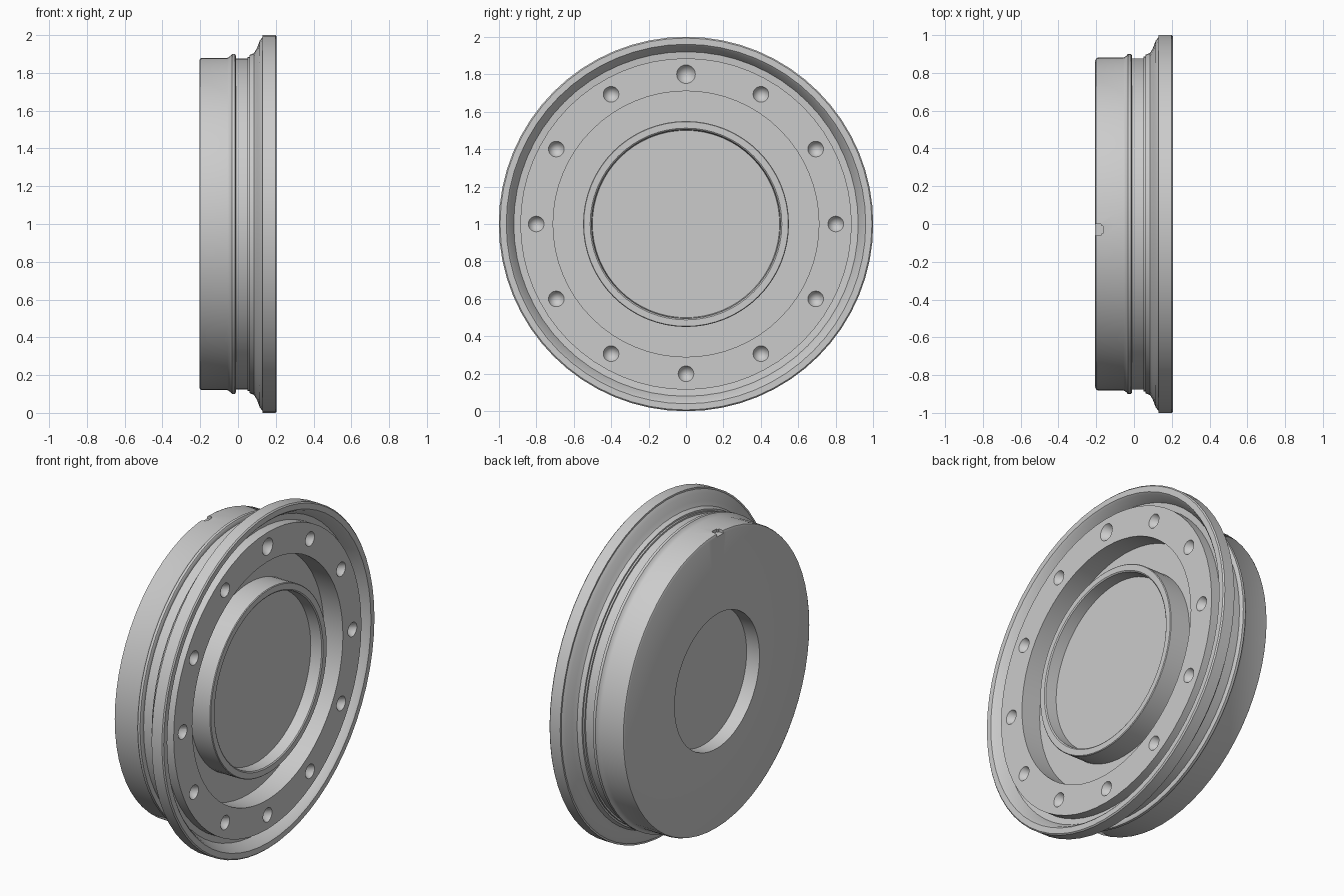
import bpy, bmesh, math
from mathutils import Matrix, Vector

cube = bpy.data.objects.get("Cube")
if cube:
    bpy.data.objects.remove(cube, do_unlink=True)

SEGMENTS = 64
AXLE = Matrix.Translation((0, 0, 1))

grey = bpy.data.materials.new("plain grey")
grey.use_nodes = True
grey.diffuse_color = (0.6, 0.6, 0.6, 1)
grey.node_tree.nodes["Principled BSDF"].inputs["Base Color"].default_value = (0.6, 0.6, 0.6, 1)


def add_object(name, bm):
    bmesh.ops.recalc_face_normals(bm, faces=bm.faces)
    mesh = bpy.data.meshes.new(name)
    bm.to_mesh(mesh)
    bm.free()
    mesh.materials.append(grey)
    obj = bpy.data.objects.new(name, mesh)
    obj.matrix_world = AXLE
    bpy.context.collection.objects.link(obj)
    return obj


def lathe(name, profile, closed=False):
    """Spin (x, radius) points around the x axis."""
    bm = bmesh.new()
    verts = [bm.verts.new((x, 0, r)) for x, r in profile]
    edges = [bm.edges.new(pair) for pair in zip(verts, verts[1:])]
    if closed:
        edges.append(bm.edges.new((verts[-1], verts[0])))
    bmesh.ops.spin(bm, geom=verts + edges, cent=(0, 0, 0), axis=(1, 0, 0),
                   angle=math.tau, steps=SEGMENTS, use_merge=True)
    bmesh.ops.remove_doubles(bm, verts=bm.verts, dist=0.0005)
    return add_object(name, bm)


def activate(obj):
    bpy.ops.object.select_all(action='DESELECT')
    obj.select_set(True)
    bpy.context.view_layer.objects.active = obj


def cut(obj, cutter):
    cutter.hide_render = True
    mod = obj.modifiers.new("cut", 'BOOLEAN')
    mod.operation = 'DIFFERENCE'
    mod.solver = 'EXACT'
    mod.object = cutter
    activate(obj)
    bpy.ops.object.modifier_apply(modifier=mod.name)
    bpy.data.objects.remove(cutter, do_unlink=True)


# Drum with a recessed back, a bead around it and a flared flange
wheel_rim = lathe("wheel_rim", [
    (-0.12, 0), (-0.12, 0.4), (-0.205, 0.4), (-0.205, 0.865), (-0.2, 0.876),
    (-0.19, 0.88), (-0.055, 0.88), (-0.04, 0.89), (-0.032, 0.9), (-0.016, 0.9),
    (-0.01, 0.89), (-0.01, 0.875), (0.06, 0.875), (0.06, 0.895), (0.085, 0.905),
    (0.1, 0.93), (0.115, 0.97), (0.13, 0.99), (0.13, 1), (0.198, 1),
    (0.205, 0.993), (0.205, 0.96), (0.195, 0.95), (0.14, 0.92), (0.135, 0.87),
    (0.07, 0.87), (0.07, 0)])

# Small notch in the top of the drum
bm = bmesh.new()
bmesh.ops.create_cube(bm, size=1, matrix=Matrix.Translation((-0.19, -0.03, 0.9))
                      @ Matrix.Diagonal((0.05, 0.06, 0.08, 1)))
corners = [e for e in bm.edges if abs(e.verts[0].co.z - e.verts[1].co.z) > 0.05]
bmesh.ops.bevel(bm, geom=corners, offset=0.01, segments=3, affect='EDGES')
cut(wheel_rim, add_object("notch_cutter", bm))

# Annular plate carrying the bolt holes
bolt_plate = lathe("bolt_plate", [
    (0.05, 0.71), (0.195, 0.71), (0.195, 0.885), (0.05, 0.885)], closed=True)

# Twelve conical pits, the top one a little larger
bm = bmesh.new()
for i in range(12):
    angle = i * math.tau / 12
    radius = 0.05 if i == 0 else 0.042
    spot = Vector((0.175, 0.8 * math.sin(angle), 0.8 * math.cos(angle)))
    bmesh.ops.create_cone(bm, cap_ends=True, segments=20, radius1=0, radius2=radius * 1.5,
                          depth=0.12, matrix=Matrix.Translation(spot)
                          @ Matrix.Rotation(math.pi / 2, 4, 'Y'))
cut(bolt_plate, add_object("bolt_hole_cutter", bm))

# Raised centre ring with a shallow dished floor
centre_cup = lathe("centre_cup", [
    (0.05, 0), (0.05, 0.55), (0.199, 0.55), (0.203, 0.546), (0.203, 0.512),
    (0.198, 0.505), (0.13, 0.5), (0.13, 0)])

for part in (wheel_rim, bolt_plate, centre_cup):
    activate(part)
    bpy.ops.object.shade_smooth_by_angle(angle=math.radians(35))
